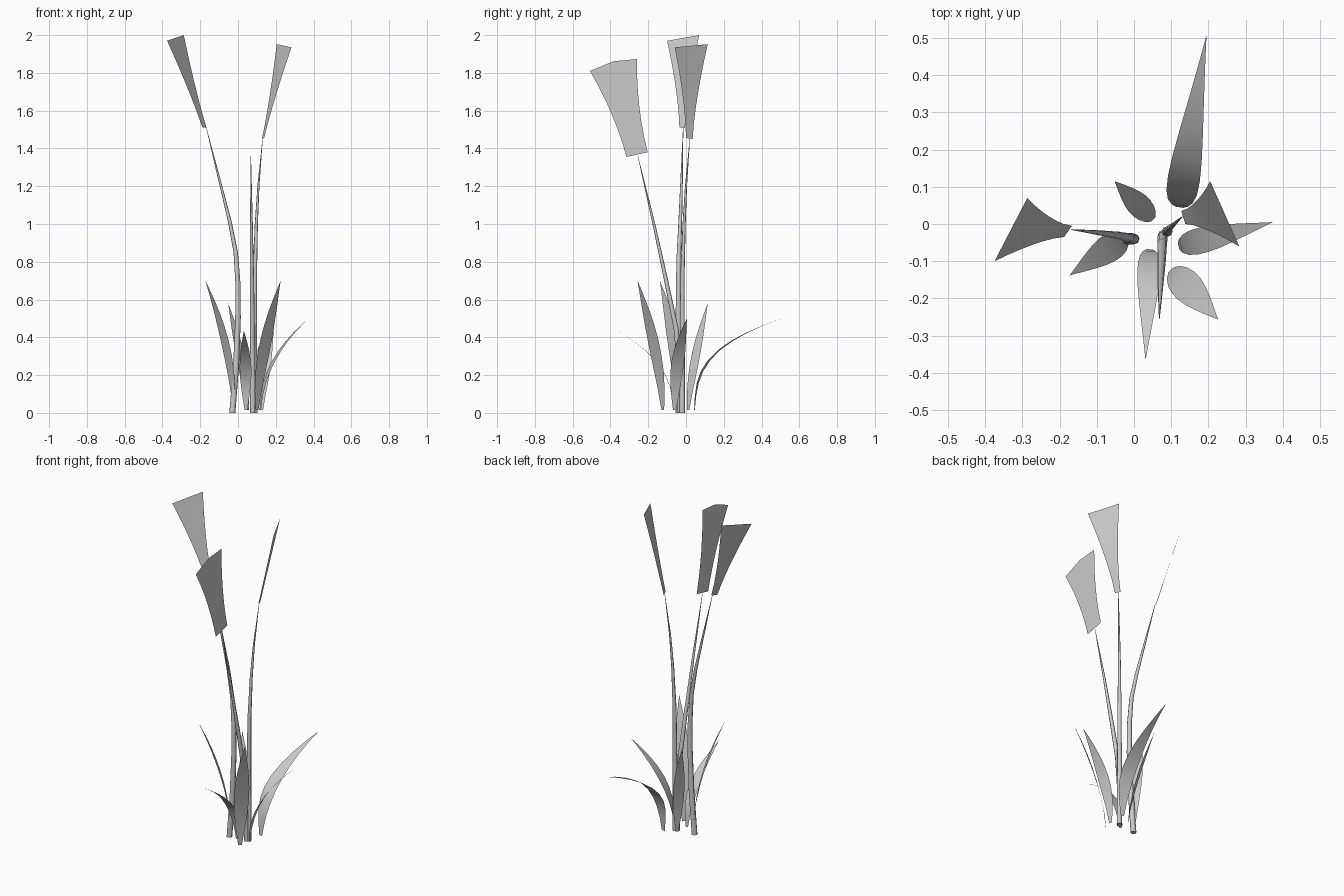
import bpy, bmesh, math
from mathutils import Vector

cube = bpy.data.objects.get("Cube")
if cube:
    bpy.data.objects.remove(cube, do_unlink=True)

grey = bpy.data.materials.new("plain_grey")
grey.use_nodes = True
GREY = (0.6, 0.6, 0.6, 1)
grey.diffuse_color = GREY
grey.node_tree.nodes["Principled BSDF"].inputs["Base Color"].default_value = GREY


def sheet(name, rows, closed=False):
    """Skin a list of point rows; a closed skin is a capped tube."""
    bm = bmesh.new()
    grid = [[bm.verts.new(p) for p in row] for row in rows]
    n = len(grid[0])
    for low, high in zip(grid, grid[1:]):
        for i in range(n if closed else n - 1):
            j = (i + 1) % n
            bm.faces.new((low[i], low[j], high[j], high[i]))
    if closed:
        bm.faces.new(grid[0][::-1])
        bm.faces.new(grid[-1])
    bmesh.ops.remove_doubles(bm, verts=bm.verts, dist=0.0001)
    mesh = bpy.data.meshes.new(name)
    bm.to_mesh(mesh)
    bm.free()
    mesh.materials.append(grey)
    obj = bpy.data.objects.new(name, mesh)
    bpy.context.collection.objects.link(obj)
    for poly in mesh.polygons:
        poly.use_smooth = len(poly.vertices) < 5


def stem(name, path, radius, sides=8):
    """Tapering tube that thins out to a fine tip."""
    top = path[-1][2]
    rows = []
    for x, y, z in path:
        r = radius * (1 - (z / top) ** 2.2) + 0.001
        rows.append([(x + r * math.cos(a), y + r * math.sin(a), z)
                     for a in (math.tau * i / sides for i in range(sides))])
    sheet(name, rows, closed=True)


def leaf(name, base, tip, bend, width, steps=9):
    """Blade that rises steeply, then arches outward to a point."""
    base, tip = Vector(base), Vector(tip)
    run = tip - base
    side = Vector((-run.y, run.x, 0)).normalized()
    rows = []
    for i in range(steps + 1):
        t = i / steps
        h = t * (1.4 - 0.4 * t)
        f = 0.06 * h + 0.94 * h ** bend
        mid = base + Vector((run.x * f, run.y * f, run.z * h))
        swell = 0.08 + 0.92 * h ** (0.9 + 0.1 * bend)
        w = side * width / 2 * math.sin(math.pi * swell)
        rows.append([mid - w, mid + w])
    sheet(name, rows)


def flower(name, bottom, top, flare, bulge=0.0, steps=6):
    """Thin flared head, narrow at the stem and wide at the top."""
    b0, b1, t0, t1 = (Vector(p) for p in bottom + top)
    rows = []
    for i in range(steps + 1):
        t = i / steps
        mid = ((b0 + b1) / 2).lerp((t0 + t1) / 2, t)
        half = ((b1 - b0) / 2).lerp((t1 - t0) / 2, t ** flare)
        lift = Vector((0, 0, bulge * t))
        rows.append([mid - half, mid + lift, mid + half])
    sheet(name, rows)


# Stems
stem("left_stem", [(-.03, -.04, 0), (-.01, -.04, .25), (0, -.04, .5), (0, -.04, .68),
                   (-.012, -.037, .85), (-.045, -.03, 1.02), (-.1, -.023, 1.24),
                   (-.168, -.015, 1.51)], .015)
stem("right_stem", [(.09, -.02, 0), (.088, -.02, .4), (.09, -.018, .75),
                    (.097, -.01, 1), (.108, 0, 1.2), (.13, .02, 1.45)], .013)
stem("front_stem", [(.078, -.03, 0), (.077, -.034, .25), (.076, -.053, .45),
                    (.074, -.105, .7), (.071, -.17, 1), (.068, -.255, 1.36)], .013)

# Flower heads
flower("left_flower", [(-.188, -.035, 1.51), (-.167, -.005, 1.51)],
       [(-.375, -.1, 1.97), (-.287, .07, 2)], 1.5)
flower("right_flower", [(.138, 0, 1.455), (.127, .035, 1.45)],
       [(.283, -.06, 1.935), (.205, .115, 1.952)], 1.5)
flower("front_flower", [(.07, -.315, 1.355), (.07, -.203, 1.38)],
       [(.07, -.508, 1.81), (.07, -.26, 1.873)], 1.9, bulge=0.02)

# Leaves around the base
leaf("back_leaf", (.122, .045, .015), (.195, .508, .5), 3.2, .087)
leaf("right_leaf", (.12, -.06, .015), (.373, .005, .5), 2.2, .07)
leaf("front_right_leaf", (.1, -.123, .015), (.226, -.257, .7), 1.6, .085)
leaf("front_leaf", (.042, -.068, .015), (.031, -.367, .435), 2.6, .062)
leaf("left_leaf", (-.022, -.035, .015), (-.173, -.138, .7), 1.9, .075)
leaf("back_left_leaf", (.052, .012, .015), (-.052, .115, .58), 1.45, .064)
